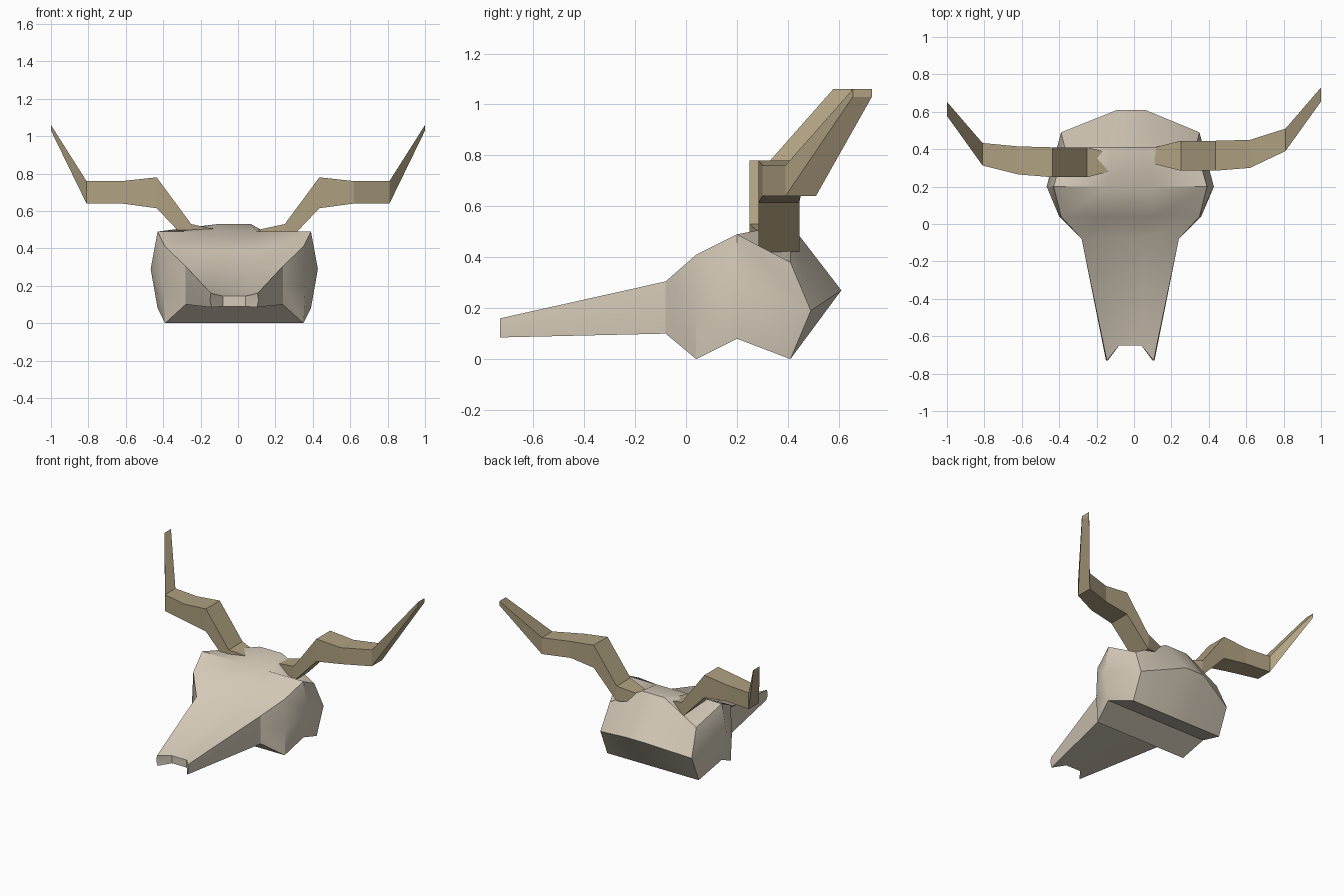
import bpy, bmesh, math

if "Cube" in bpy.data.objects:
    bpy.data.objects.remove(bpy.data.objects["Cube"])


def material(name, rgb):
    m = bpy.data.materials.new(name)
    m.diffuse_color = (*rgb, 1)
    m.use_nodes = True
    m.node_tree.nodes["Principled BSDF"].inputs["Base Color"].default_value = m.diffuse_color
    return m


bone = material("bone", (0.66, 0.59, 0.48))
horn_tan = material("horn tan", (0.43, 0.355, 0.22))


def loft(name, rings, mat, end_faces):
    """Bridge rings of equal size; end_faces(bmesh, rings) closes the ends."""
    bm = bmesh.new()
    rows = [[bm.verts.new(p) for p in r] for r in rings]
    n = len(rows[0])
    for a, b in zip(rows, rows[1:]):
        for i in range(n):
            j = (i + 1) % n
            bm.faces.new((a[i], a[j], b[j], b[i]))
    end_faces(bm, rows)
    bmesh.ops.recalc_face_normals(bm, faces=bm.faces)
    me = bpy.data.meshes.new(name)
    bm.to_mesh(me)
    bm.free()
    ob = bpy.data.objects.new(name, me)
    me.materials.append(mat)
    bpy.context.collection.objects.link(ob)
    return ob


# Skull: centre line sits slightly left of x = 0
CX = -0.02


def ring(y, top, side, bottom, mid, mid_y=None, side_y=None):
    """top/side/bottom = (half width, z); mid = (half width, top z, bottom z)."""
    my = y if mid_y is None else mid_y
    sy = y if side_y is None else side_y
    right = [(mid[0], my, mid[1]), (top[0], y, top[1]), (side[0], sy, side[1]),
             (bottom[0], y, bottom[1]), (mid[0], my, mid[2])]
    left = [(-x, yy, z) for x, yy, z in reversed(right)]
    pts = right + left
    return [(CX + x, yy, z) for x, yy, z in pts]


skull_rings = [
    ring(-0.73, (0.125, 0.16), (0.13, 0.12), (0.12, 0.085), (0.06, 0.145, 0.09), mid_y=-0.65),
    ring(-0.08, (0.26, 0.305), (0.26, 0.20), (0.26, 0.10), (0.07, 0.29, 0.10)),
    ring(0.04, (0.37, 0.41), (0.38, 0.20), (0.37, 0.0), (0.12, 0.39, 0.0)),
    ring(0.20, (0.41, 0.49), (0.447, 0.29), (0.41, 0.08), (0.12, 0.49, 0.08)),
    ring(0.41, (0.35, 0.38), (0.37, 0.19), (0.37, 0.0), (0.09, 0.53, 0.0), side_y=0.49),
]


def skull_ends(bm, rows):
    # ring order: 0 mid, 1 top, 2 side, 3 bottom, 4 low mid, then mirrored
    f, b = rows[0], rows[-1]
    for ids in ((0, 1, 2), (0, 2, 4), (2, 3, 4), (9, 0, 4, 5),
                (9, 8, 7), (9, 7, 5), (7, 6, 5)):
        bm.faces.new([f[i] for i in ids])
    rr = bm.verts.new((0.06, 0.61, 0.27))
    rl = bm.verts.new((-0.09, 0.61, 0.27))
    bm.faces.new((b[9], b[0], rr, rl))
    bm.faces.new((rl, rr, b[4], b[5]))
    for r, m, t, s, lo, lm in ((rr, 0, 1, 2, 3, 4), (rl, 9, 8, 7, 6, 5)):
        bm.faces.new((b[m], b[t], b[s], r))
        bm.faces.new((r, b[s], b[lo], b[lm]))


skull = loft("skull", skull_rings, bone, skull_ends)
bpy.context.view_layer.objects.active = skull
skull.select_set(True)
bpy.ops.object.shade_smooth_by_angle(angle=math.radians(28))

# Horns: x, top z, bottom z, front y, back y
HORN = [
    (0.11, 0.50, 0.44, 0.32, 0.41),
    (0.25, 0.53, 0.42, 0.285, 0.445),
    (0.435, 0.78, 0.615, 0.285, 0.445),
    (0.62, 0.76, 0.64, 0.30, 0.45),
    (0.81, 0.76, 0.64, 0.39, 0.51),
    (1.0, 1.06, 1.03, 0.655, 0.73),
]


def horn_ends(bm, rows):
    bm.faces.new(rows[0])
    bm.faces.new(rows[-1])


for name, s, shift in (("right_horn", 1, 0.0), ("left_horn", -1, -0.035)):
    rings = []
    for x, zt, zb, y0, y1 in HORN:
        d = shift * (1 if x < 0.8 else 2.2)
        rings.append([(s * x, y0 + d, zt), (s * x, y1 + d, zt),
                      (s * x, y1 + d, zb), (s * x, y0 + d, zb)])
    loft(name, rings, horn_tan, horn_ends)
